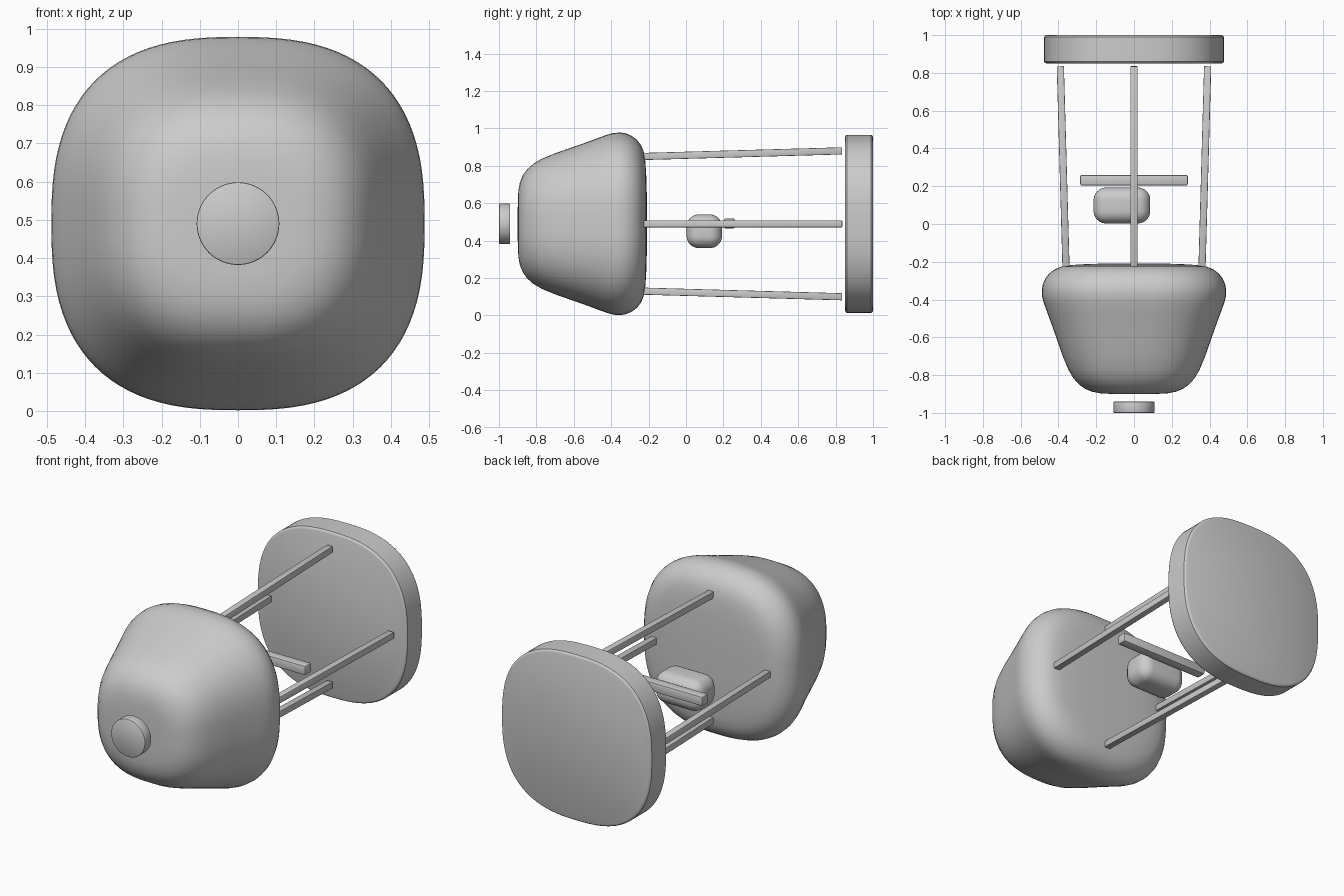
import bpy, bmesh, math
from mathutils import Vector

if "Cube" in bpy.data.objects:
    bpy.data.objects.remove(bpy.data.objects["Cube"])

CZ = 0.49   # height of the central axis
SIDES = 96


def ring_point(angle, r, power):
    c, s = math.cos(angle), math.sin(angle)
    e = 2 / power
    return (r * math.copysign(abs(c) ** e, c), r * math.copysign(abs(s) ** e, s))


def finish(name, bm, angle=35):
    bmesh.ops.recalc_face_normals(bm, faces=bm.faces)
    mesh = bpy.data.meshes.new(name)
    bm.to_mesh(mesh)
    bm.free()
    ob = bpy.data.objects.new(name, mesh)
    bpy.context.collection.objects.link(ob)
    bpy.ops.object.select_all(action='DESELECT')
    ob.select_set(True)
    bpy.context.view_layer.objects.active = ob
    bpy.ops.object.shade_smooth_by_angle(angle=math.radians(angle))
    return ob


def loft(name, profile, power):
    """Closed solid along y from (y, radius) pairs with a squarish round section."""
    bm = bmesh.new()
    rings = []
    for y, r in profile:
        ring = []
        for i in range(SIDES):
            x, z = ring_point(2 * math.pi * i / SIDES, r, power)
            ring.append(bm.verts.new((x, y, CZ + z)))
        rings.append(ring)
    for a, b in zip(rings, rings[1:]):
        for i in range(SIDES):
            j = (i + 1) % SIDES
            bm.faces.new((a[i], a[j], b[j], b[i]))
    bm.faces.new(rings[0])
    bm.faces.new(rings[-1])
    return finish(name, bm)


def rounded_box(name, center, size, radius, segments):
    bm = bmesh.new()
    bmesh.ops.create_cube(bm, size=1)
    bmesh.ops.scale(bm, vec=size, verts=bm.verts)
    bmesh.ops.bevel(bm, geom=bm.edges[:], offset=radius, segments=segments,
                    profile=0.5, affect='EDGES')
    ob = finish(name, bm)
    ob.location = center
    return ob


def rod(name, start, end, width):
    a, b = Vector(start), Vector(end)
    d = b - a
    ob = rounded_box(name, (a + b) / 2, (width, d.length, width), 0.004, 2)
    # tilt the rod so its length follows the direction
    ob.rotation_euler = (math.atan2(d.z, d.y), 0, -math.atan2(d.x, d.y))
    return ob


# Tapered soft body
loft("main_body", [
    (-0.900, 0.06), (-0.899, 0.13), (-0.896, 0.18), (-0.888, 0.222),
    (-0.872, 0.26), (-0.850, 0.291), (-0.815, 0.322), (-0.77, 0.348),
    (-0.70, 0.377), (-0.62, 0.405), (-0.54, 0.433), (-0.47, 0.459),
    (-0.42, 0.477), (-0.385, 0.486), (-0.35, 0.488), (-0.32, 0.483),
    (-0.29, 0.470), (-0.262, 0.449), (-0.24, 0.420), (-0.226, 0.385),
    (-0.217, 0.33), (-0.212, 0.25), (-0.209, 0.14), (-0.208, 0.05)], 2.6)

# Rear plate with a softened rim
loft("rear_plate", [
    (0.850, 0.464), (0.853, 0.471), (0.860, 0.476),
    (0.990, 0.476), (0.997, 0.471), (1.0, 0.464)], 2.6)

# Front button
loft("front_button", [
    (-1.0, 0.104), (-0.998, 0.107), (-0.995, 0.108),
    (-0.945, 0.108), (-0.942, 0.107), (-0.94, 0.104)], 2)

# Four splayed rods joining body and plate
for label, dx, dz in (("right", 1, 0), ("left", -1, 0), ("top", 0, 1), ("bottom", 0, -1)):
    rod(label + "_rod",
        (0.36 * dx, -0.23, CZ + 0.36 * dz),
        (0.39 * dx, 0.835, CZ + 0.39 * dz), 0.038)

# Inner cross bar and the soft weight beside it
rounded_box("cross_bar", (0, 0.232, 0.492), (0.57, 0.056, 0.054), 0.008, 2)
rounded_box("soft_weight", (-0.064, 0.098, 0.45), (0.3, 0.19, 0.18), 0.066, 8)
